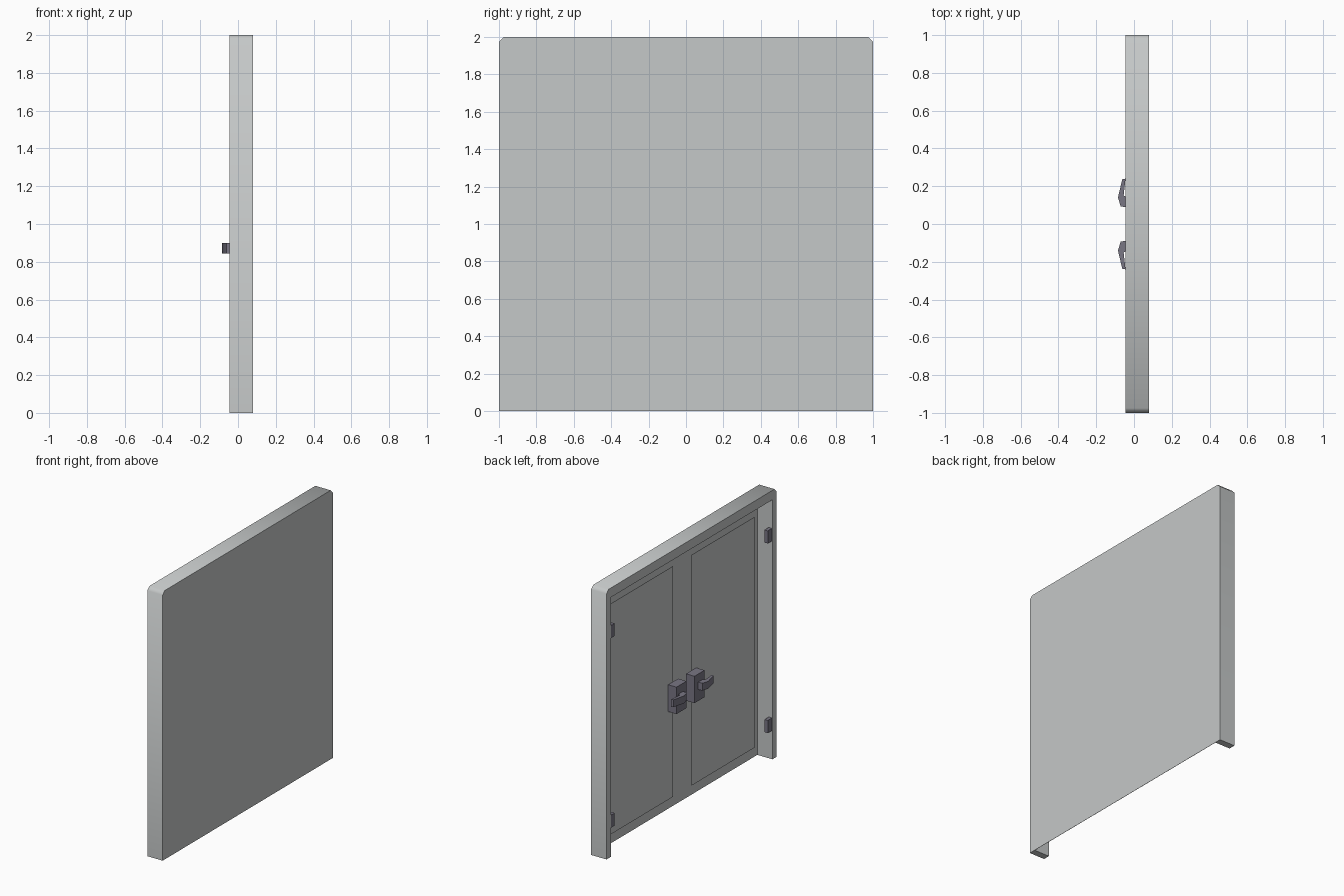
import bpy
import bmesh
import math

cube = bpy.data.objects.get("Cube")
if cube:
    bpy.data.objects.remove(cube, do_unlink=True)


def material(name, colour):
    mat = bpy.data.materials.new(name)
    mat.use_nodes = True
    mat.diffuse_color = colour
    mat.node_tree.nodes["Principled BSDF"].inputs["Base Color"].default_value = colour
    return mat


PALE = material("pale grey", (0.56, 0.58, 0.58, 1))
METAL = material("dark purple grey metal", (0.19, 0.18, 0.23, 1))


def prism(name, outline, start, depth, mat):
    """Extrude a flat outline of 3D points along the depth vector."""
    bm = bmesh.new()
    face = bm.faces.new([bm.verts.new([a + b for a, b in zip(p, start)]) for p in outline])
    moved = bmesh.ops.extrude_face_region(bm, geom=[face])["geom"]
    bmesh.ops.translate(bm, vec=depth, verts=[v for v in moved if isinstance(v, bmesh.types.BMVert)])
    bmesh.ops.recalc_face_normals(bm, faces=bm.faces)
    mesh = bpy.data.meshes.new(name)
    bm.to_mesh(mesh)
    bm.free()
    mesh.materials.append(mat)
    mesh.shade_smooth()
    mesh.set_sharp_from_angle(angle=math.radians(50))
    obj = bpy.data.objects.new(name, mesh)
    bpy.context.collection.objects.link(obj)
    return obj


def slab(name, points, x0, x1, mat):
    """Outline in y and z, thickness along x."""
    return prism(name, [(0, y, z) for y, z in points], (x0, 0, 0), (x1 - x0, 0, 0), mat)


def box(name, x, y, z, mat):
    corners = [(y[0], z[0]), (y[1], z[0]), (y[1], z[1]), (y[0], z[1])]
    return slab(name, corners, x[0], x[1], mat)


# Surround with clipped top corners, and the thin panel closing its back
FRONT, BACK, CUT, POST, LINTEL = -0.046, 0.08, 0.025, 0.95, 1.93
outer = [(-1, 0), (-1, 2 - CUT), (CUT - 1, 2), (1 - CUT, 2), (1, 2 - CUT), (1, 0)]
opening = [(POST, 0), (POST, LINTEL), (-POST, LINTEL), (-POST, 0)]
slab("door_frame", outer + opening, FRONT, BACK - 0.002, PALE)
slab("back_panel", outer, BACK - 0.002, BACK, PALE)

# Lever outline in x and y
lever = [(-0.035, 0.09), (-0.07, 0.092), (-0.085, 0.14), (-0.062, 0.237),
         (-0.045, 0.24), (-0.055, 0.15), (-0.035, 0.14)]

# Matching parts on both leaves
for label, side in (("left", 1), ("right", -1)):
    def span(a, b):
        return (side * a, side * b)

    box(label + "_door_leaf", (0.031, 0.033), span(0.11, 0.85), (0.105, 1.82), PALE)
    box(label + "_handle_block", (-0.037, 0.032), span(0.047, 0.165), (0.76, 0.96), METAL)
    prism(label + "_handle_lever", [(x, side * y, 0) for x, y in lever],
          (0, 0, 0.845), (0, 0, 0.055), METAL)
    for height, z in (("lower", 0.26), ("upper", 1.67)):
        box(f"{label}_{height}_hinge", (-0.043, -0.015), span(0.9, POST),
            (z - 0.047, z + 0.047), METAL)
